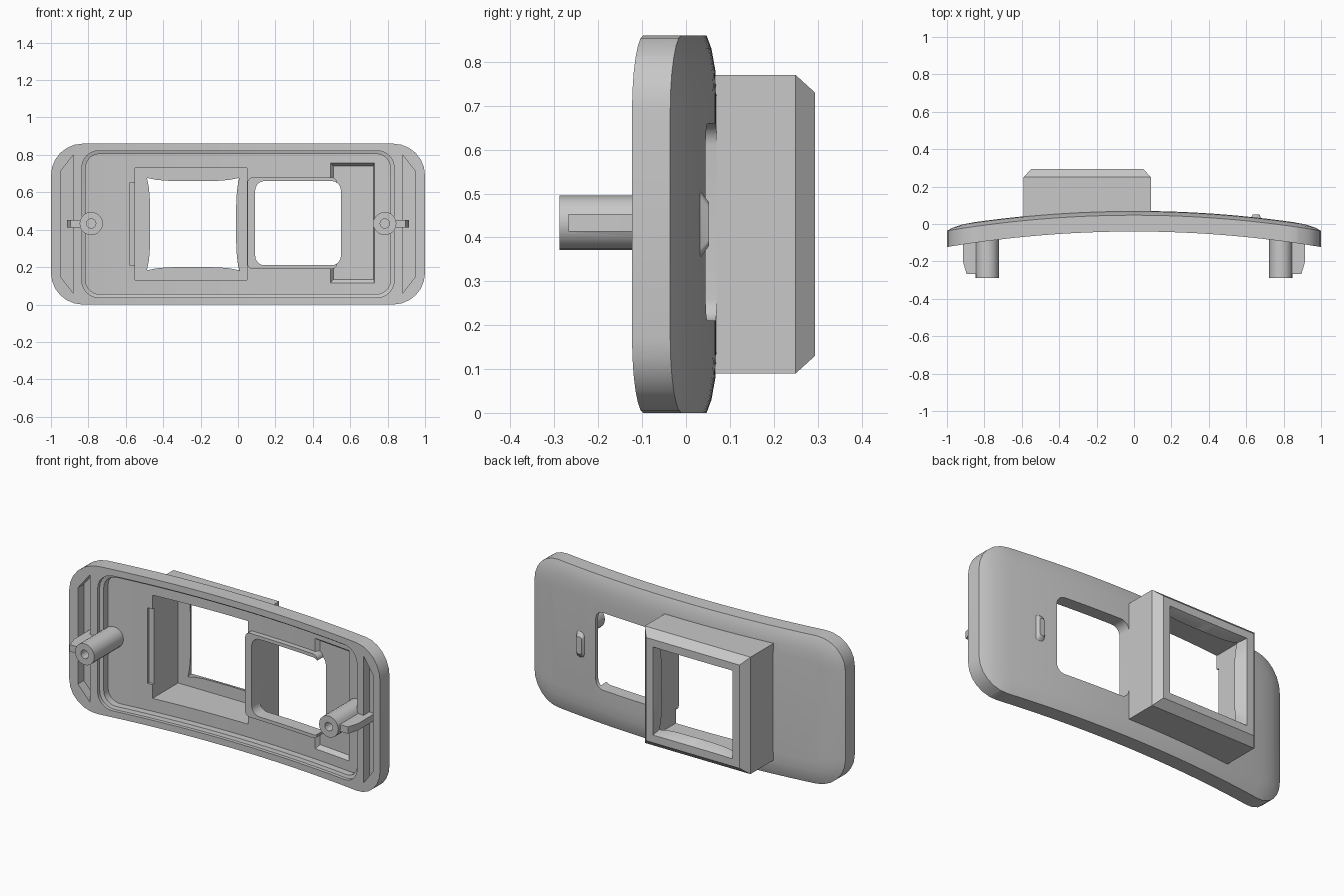
import bpy, bmesh, math

if "Cube" in bpy.data.objects:
    bpy.data.objects.remove(bpy.data.objects["Cube"])

BEND = 0.083          # how far the plate sweeps forward at its ends
grey = bpy.data.materials.new("light grey plastic")
grey.diffuse_color = (0.58, 0.58, 0.58, 1)
grey.use_nodes = True
grey.node_tree.nodes["Principled BSDF"].inputs["Base Color"].default_value = grey.diffuse_color


def rounded(x0, x1, z0, z1, r, seg=6):
    """Rounded rectangle outline in x, z."""
    pts = []
    for cx, cz, a0 in ((x1 - r, z1 - r, 0), (x0 + r, z1 - r, 90),
                       (x0 + r, z0 + r, 180), (x1 - r, z0 + r, 270)):
        for i in range(seg + 1):
            a = math.radians(a0 + 90 * i / seg)
            pts.append((cx + r * math.cos(a), cz + r * math.sin(a)))
    return pts


def rect(x0, x1, z0, z1):
    return [(x1, z1), (x0, z1), (x0, z0), (x1, z0)]


def circle(cx, cz, r, n=20):
    return [(cx + r * math.cos(2 * math.pi * i / n),
             cz + r * math.sin(2 * math.pi * i / n)) for i in range(n)]


def pillow(cx, cz, mid, corner, n=10):
    """Square outline whose sides flare out at the corners."""
    pts = []
    for k in range(4):
        c, s = round(math.cos(k * math.pi / 2)), round(math.sin(k * math.pi / 2))
        for i in range(n):
            t = -1 + 2 * i / n
            u, v = mid + (corner - mid) * t ** 4, t * corner
            pts.append((cx + c * u - s * v, cz + s * u + c * v))
    return pts


def loft(name, layers, bend=False):
    """Closed solid through outlines (x, z) placed at depths y."""
    bm = bmesh.new()
    rings = [[bm.verts.new((x, y, z)) for x, z in o] for o, y in layers]
    n = len(rings[0])
    for a, b in zip(rings, rings[1:]):
        for i in range(n):
            bm.faces.new((a[i], a[(i + 1) % n], b[(i + 1) % n], b[i]))
    bm.faces.new(rings[0][::-1])
    bm.faces.new(rings[-1])
    if bend:
        for i in range(-15, 16):
            bmesh.ops.bisect_plane(bm, geom=bm.verts[:] + bm.edges[:] + bm.faces[:],
                                   plane_co=(i / 16, 0, 0), plane_no=(1, 0, 0))
        for v in bm.verts:
            v.co.y -= BEND * v.co.x ** 2
    bmesh.ops.recalc_face_normals(bm, faces=bm.faces[:])
    me = bpy.data.meshes.new(name)
    bm.to_mesh(me)
    bm.free()
    me.materials.append(grey)
    ob = bpy.data.objects.new(name, me)
    bpy.context.collection.objects.link(ob)
    return ob


def combine(target, tool, op):
    """Apply a boolean and remove the tool."""
    m = target.modifiers.new("bool", 'BOOLEAN')
    m.operation, m.solver, m.object = op, 'EXACT', tool
    bpy.context.view_layer.objects.active = target
    bpy.ops.object.modifier_apply(modifier=m.name)
    bpy.data.objects.remove(tool)


def cut(target, layers, bend=True):
    combine(target, loft("cutter", layers, bend), 'DIFFERENCE')


def add(target, layers, bend=False):
    combine(target, loft("addition", layers, bend), 'UNION')


def inset_plate(d):
    return rounded(-1 + d, 1 - d, d, 0.86 - d, 0.17 - d)


# curved plate with softly rounded back edge
plate = loft("curved_plate", [(inset_plate(0), -0.04), (inset_plate(0), 0.047),
                              (inset_plate(0.03), 0.058), (inset_plate(0.08), 0.067),
                              (inset_plate(0.14), 0.070)], True)

# stepped recess in the front
cut(plate, [(rounded(-0.835, 0.835, 0.038, 0.822, 0.09), -0.2),
            (rounded(-0.835, 0.835, 0.038, 0.822, 0.09), -0.02),
            (rounded(-0.815, 0.815, 0.055, 0.805, 0.075), -0.015),
            (rounded(-0.815, 0.815, 0.055, 0.805, 0.075), 0.025)])

# tapered slots at both ends
for s in (-1, 1):
    cut(plate, [([(s * 0.88, 0.06), (s * 0.95, 0.15), (s * 0.95, 0.71), (s * 0.88, 0.80)], y)
                for y in (-0.2, 0.015)])

# side pocket with sloped walls, and shallow notch beside the housing
cut(plate, [(rect(0.49, 0.73, 0.11, 0.76), -0.2), (rect(0.49, 0.73, 0.11, 0.76), 0.02),
            (rect(0.51, 0.725, 0.135, 0.74), 0.047)])
cut(plate, [(rect(-0.58, -0.5, 0.21, 0.65), y) for y in (-0.2, 0.04)])

# raised frame around the window
add(plate, [(rounded(0.05, 0.53, 0.19, 0.68, 0.03), y) for y in (-0.005, 0.05)], True)

# housing on the back with chamfered end
add(plate, [(rect(-0.59, 0.09, 0.09, 0.77), 0.03), (rect(-0.59, 0.09, 0.09, 0.77), 0.25),
            (rect(-0.55, 0.05, 0.13, 0.73), 0.294)])
cut(plate, [(rect(-0.55, 0.048, 0.13, 0.73), y) for y in (-0.25, 0.235)], False)
cut(plate, [(pillow(-0.24, 0.43, 0.23, 0.247), 0.15), (pillow(-0.24, 0.43, 0.23, 0.247), 0.24),
            (pillow(-0.25, 0.43, 0.258, 0.258), 0.30)], False)

# window through the plate, clear of the housing wall
cut(plate, [(rounded(0.092, 0.55, 0.21, 0.66, 0.05), y) for y in (-0.25, 0.2)], False)

# small raised key on the back
add(plate, [(rounded(0.625, 0.68, 0.35, 0.51, 0.02), 0.02),
            (rounded(0.625, 0.68, 0.35, 0.51, 0.02), 0.03),
            (rounded(0.635, 0.67, 0.38, 0.48, 0.015), 0.052)])

# screw posts with outward ribs
for s, side in ((-1, "left"), (1, "right")):
    x = s * 0.785
    post = loft(side + "_post", [(circle(x, 0.433, 0.062), y) for y in (-0.288, -0.02)])
    a, b, c = x + s * 0.03, s * 0.895, s * 0.915
    add(post, [(rect(min(a, b), max(a, b), 0.413, 0.453), -0.268),
               (rect(min(a, c), max(a, c), 0.413, 0.453), -0.2),
               (rect(min(a, c), max(a, c), 0.413, 0.453), -0.05)])
    cut(post, [(circle(x, 0.433, 0.025, 14), y) for y in (-0.4, -0.1)], False)

# smooth the curved surfaces, keep edges crisp
for ob in bpy.context.collection.objects:
    ob.select_set(True)
bpy.context.view_layer.objects.active = plate
bpy.ops.object.shade_smooth_by_angle(angle=math.radians(25))
